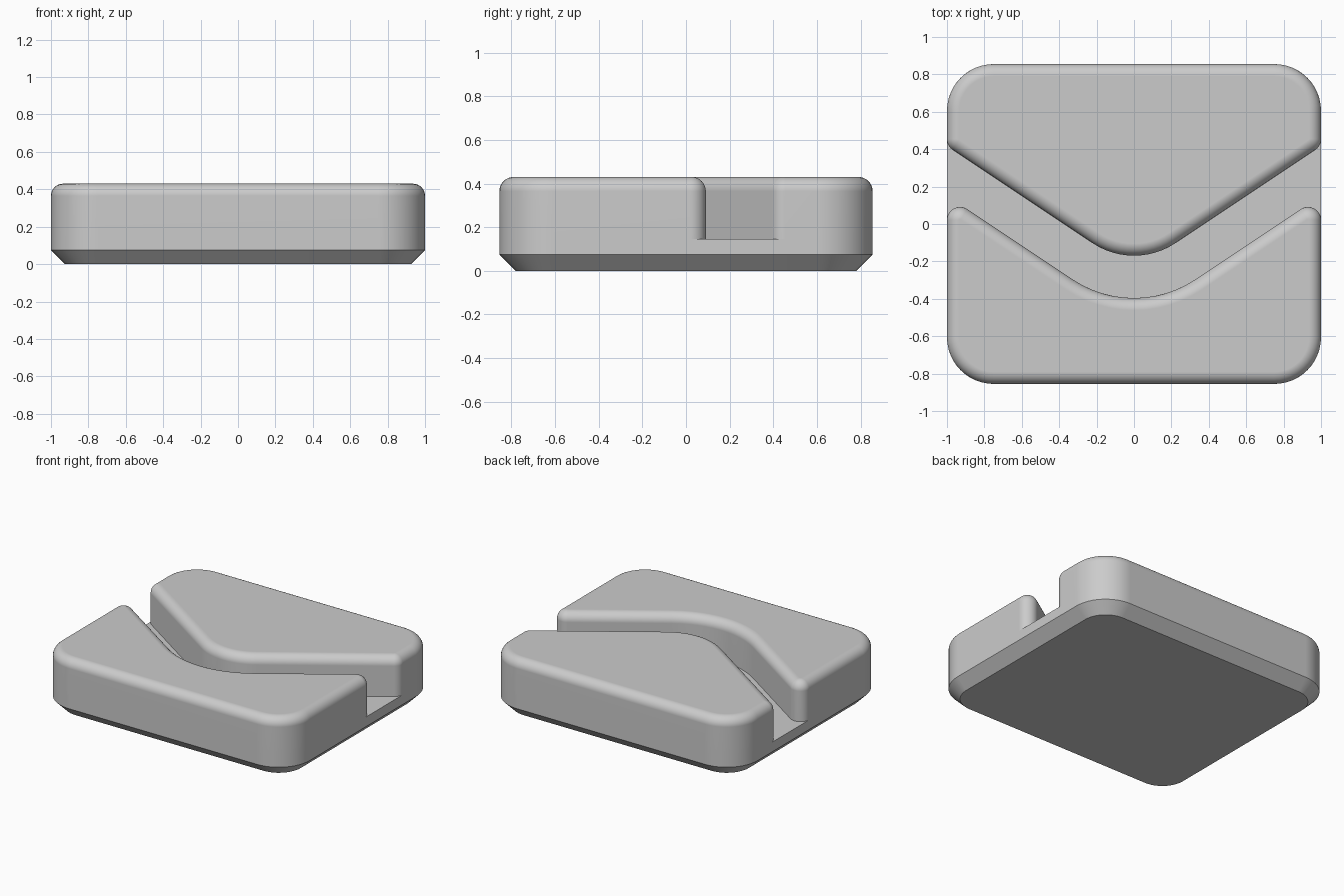
import bpy, bmesh, math
from mathutils import Vector

cube = bpy.data.objects.get("Cube")
if cube:
    bpy.data.objects.remove(cube)

HALF_X, HALF_Y, TOP = 1.0, 0.855, 0.43
FLOOR, CHAMFER, FILLET = 0.145, 0.075, 0.065
CORNER, TIP, SEGS = 0.25, 0.07, 12
SLOPE = 2 / 3


def land(side, valley, bend):
    """Corners of one raised half, counter-clockwise: two outer, then the groove edge."""
    end = valley + SLOPE * HALF_X
    s = -side
    return [(-s * HALF_X, side * HALF_Y, CORNER), (s * HALF_X, side * HALF_Y, CORNER),
            (s * HALF_X, end, TIP), (0, valley, bend), (-s * HALF_X, end, TIP)]


def rounded(corners, inset):
    """One list of arc points per corner, moved inwards by inset."""
    arcs = []
    for i, (x, y, r) in enumerate(corners):
        p = Vector((x, y))
        a = (p - Vector(corners[i - 1][:2])).normalized()
        b = (Vector(corners[(i + 1) % len(corners)][:2]) - p).normalized()
        turn = math.atan2(a.x * b.y - a.y * b.x, a.dot(b))
        sign = math.copysign(1, turn)
        centre = p - a * r * math.tan(abs(turn) / 2) + Vector((-a.y, a.x)) * r * sign
        start = math.atan2(-a.x, a.y) + math.pi
        start = math.atan2(-a.x * sign, a.y * sign)
        arcs.append([centre + (r - sign * inset) * Vector((math.cos(t), math.sin(t)))
                     for t in (start + turn * k / SEGS for k in range(SEGS + 1))])
    return arcs


front = land(-1, -0.515, 0.59)
rear = land(1, -0.25, 0.40)

bm = bmesh.new()


def ring(points, z):
    return [bm.verts.new((p.x, p.y, z)) for p in points]


def loft(rings):
    for low, high in zip(rings, rings[1:]):
        for i in range(len(low)):
            j = (i + 1) % len(low)
            bm.faces.new((low[i], low[j], high[j], high[i]))


# Raised halves with a rounded top edge
steps = [(0, FLOOR)]
for k in range(9):
    t = k / 8 * math.pi / 2
    steps.append((FILLET * (1 - math.cos(t)), TOP - FILLET * (1 - math.sin(t))))
for corners in (front, rear):
    rings = [ring(sum(rounded(corners, d), []), z) for d, z in steps]
    loft(rings)
    bm.faces.new(rings[-1])

# Base with a chamfered foot
base = []
for d, z in ((CHAMFER, 0), (0, CHAMFER), (0, FLOOR)):
    outline = []
    for corners in (front, rear):
        arcs = rounded(corners, d)
        outline += [arcs[4][-1]] + arcs[0] + arcs[1] + [arcs[2][0]]
    base.append(ring(outline, z))
loft(base)
bm.faces.new(base[0])

# Groove floor between the halves
edge = [p for c in (front, rear) for arc in rounded(c, 0)[2:] for p in arc]
bm.faces.new(ring(edge, FLOOR))

bmesh.ops.remove_doubles(bm, verts=bm.verts, dist=0.0001)
bmesh.ops.recalc_face_normals(bm, faces=bm.faces)
mesh = bpy.data.meshes.new("grooved_block")
bm.to_mesh(mesh)
bm.free()
block = bpy.data.objects.new("grooved_block", mesh)
bpy.context.collection.objects.link(block)

# Plain grey material
grey = bpy.data.materials.new("grey")
grey.use_nodes = True
colour = (0.6, 0.6, 0.6, 1)
grey.diffuse_color = colour
grey.node_tree.nodes["Principled BSDF"].inputs["Base Color"].default_value = colour
mesh.materials.append(grey)

# Smooth curves, crisp chamfer and flat tops
bpy.ops.object.select_all(action="DESELECT")
block.select_set(True)
bpy.context.view_layer.objects.active = block
bpy.ops.object.shade_smooth_by_angle(angle=math.radians(35))
weighted = block.modifiers.new("flat_tops", "WEIGHTED_NORMAL")
weighted.keep_sharp = True
